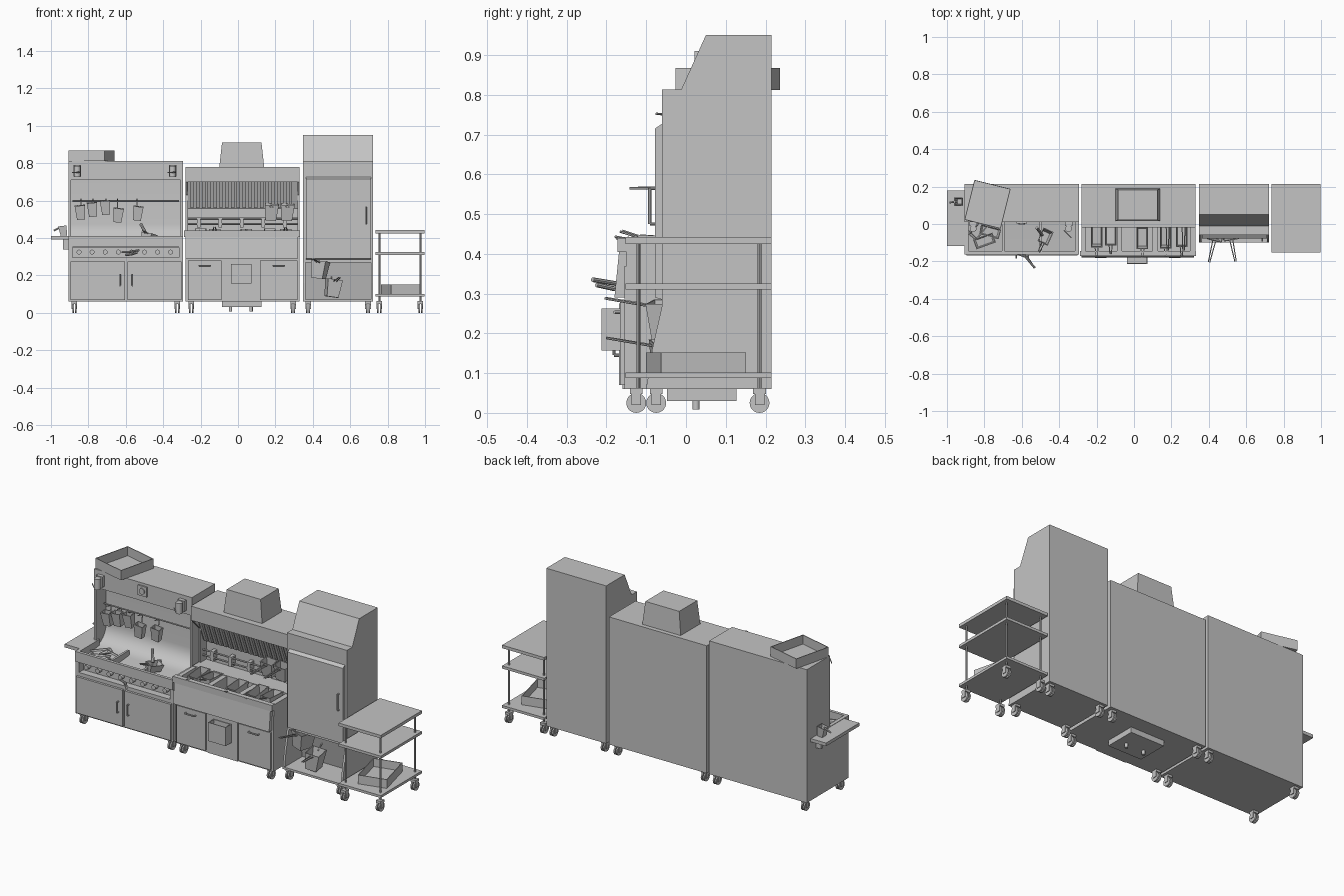
import bpy, bmesh, math
from mathutils import Vector, Matrix

cube = bpy.data.objects.get("Cube")
if cube:
    bpy.data.objects.remove(cube)

STEEL = bpy.data.materials.new("steel_grey")
STEEL.use_nodes = True
STEEL.diffuse_color = (0.55, 0.55, 0.55, 1)
STEEL.node_tree.nodes["Principled BSDF"].inputs["Base Color"].default_value = (0.55, 0.55, 0.55, 1)


def finish(name, bm, matrix=None, smooth=False):
    bmesh.ops.recalc_face_normals(bm, faces=bm.faces)
    me = bpy.data.meshes.new(name)
    for f in bm.faces:
        f.smooth = smooth
    bm.to_mesh(me)
    bm.free()
    me.materials.append(STEEL)
    ob = bpy.data.objects.new(name, me)
    bpy.context.collection.objects.link(ob)
    if matrix:
        ob.matrix_world = matrix
    if smooth:
        bpy.ops.object.select_all(action='DESELECT')
        ob.select_set(True)
        bpy.context.view_layer.objects.active = ob
        bpy.ops.object.shade_smooth_by_angle(angle=math.radians(35))
    return ob


def add_box(bm, x0, x1, y0, y1, z0, z1):
    m = Matrix.Translation(((x0 + x1) / 2, (y0 + y1) / 2, (z0 + z1) / 2))
    return bmesh.ops.create_cube(bm, size=1, matrix=m @ Matrix.Diagonal((x1 - x0, y1 - y0, z1 - z0, 1)))


def box(name, *b):
    bm = bmesh.new()
    add_box(bm, *b)
    return finish(name, bm)


def prism(name, profile, x0, x1, smooth=False):
    """Side profile of (y, z) points, extruded along x."""
    bm = bmesh.new()
    face = bm.faces.new([bm.verts.new((x0, y, z)) for y, z in profile])
    new = bmesh.ops.extrude_face_region(bm, geom=[face])["geom"]
    bmesh.ops.translate(bm, vec=(x1 - x0, 0, 0), verts=[v for v in new if isinstance(v, bmesh.types.BMVert)])
    return finish(name, bm, smooth=smooth)


def add_rod(bm, a, b, r, r2=None, seg=8):
    a, b = Vector(a), Vector(b)
    m = Matrix.Translation((a + b) / 2) @ (b - a).to_track_quat('Z', 'Y').to_matrix().to_4x4()
    bmesh.ops.create_cone(bm, cap_ends=True, segments=seg, radius1=r, radius2=r if r2 is None else r2,
                          depth=(b - a).length, matrix=m)


def rods(name, paths, r, seg=8):
    bm = bmesh.new()
    for p in paths:
        for a, b in zip(p, p[1:]):
            add_rod(bm, a, b, r, seg=seg)
    return finish(name, bm, smooth=True)


def place(x, y, z, rx=0, ry=0, rz=0):
    rot = Matrix.Rotation(math.radians(rz), 4, 'Z') @ Matrix.Rotation(math.radians(ry), 4, 'Y')
    return Matrix.Translation((x, y, z)) @ rot @ Matrix.Rotation(math.radians(rx), 4, 'X')


def tray(name, w, d, h, at, taper=1.0, handle=0):
    """Open-topped bin, optionally with a long two-wire handle towards -y."""
    bm = bmesh.new()
    bmesh.ops.create_cube(bm, size=1, matrix=Matrix.Translation((0, 0, h / 2)) @ Matrix.Diagonal((w, d, h, 1)))
    bmesh.ops.delete(bm, geom=[f for f in bm.faces if f.normal.z > 0.5], context='FACES_ONLY')
    for v in bm.verts:
        if v.co.z < h / 2:
            v.co.x *= taper
            v.co.y *= taper
    bmesh.ops.solidify(bm, geom=bm.faces[:], thickness=0.004)
    if handle:
        for s in (-0.008, 0.008):
            add_rod(bm, (s, -d / 2, h * 0.9), (s / 2, -d / 2 - handle, h * 1.1), 0.003, seg=6)
    return finish(name, bm, at)


def caster(x, y):
    bm = bmesh.new()
    for s in (-1, 1):
        add_rod(bm, (x + s * 0.003, y, 0.025), (x + s * 0.011, y, 0.025), 0.025, seg=20)
        add_box(bm, x + s * 0.013 - 0.002, x + s * 0.013 + 0.002, y - 0.012, y + 0.012, 0.02, 0.05)
    add_box(bm, x - 0.015, x + 0.015, y - 0.016, y + 0.016, 0.048, 0.062)
    finish("caster", bm, smooth=True)


def bar_handle(name, a, b):
    """Pull handle standing off the front, between two points on the panel."""
    out = Vector((0, -0.015, 0))
    a, b = Vector(a), Vector(b)
    rods(name, [[a, a + out, b + out, b]], 0.004)


# Casters under all four units
for xs, yf in (((-0.875, -0.325), -0.125), ((-0.25, 0.295), -0.125),
               ((0.375, 0.695), -0.075), ((0.755, 0.975), -0.125)):
    for x in xs:
        for y in (yf, 0.185):
            caster(x, y)

# Holding station: cabinet, control recess and basin
L, R = -0.905, -0.295
box("station_base", L, R, -0.155, 0.215, 0.06, 0.295)
box("station_recess_back", L, R, -0.115, 0.215, 0.295, 0.36)
for x in (L, R - 0.02):
    box("station_end_wall", x, x + 0.02, -0.155, 0.03, 0.295, 0.412)
box("station_front_rail", L, R, -0.162, -0.145, 0.355, 0.412)
cove = [(0.1 - 0.09 * math.cos(a), 0.0) for a in (0,)]
curve = [(0.0 + 0.1 * math.sin(t * math.pi / 12), 0.475 - 0.1 * math.cos(t * math.pi / 12)) for t in range(7)]
prism("station_basin_backsplash", [(0.2, 0.35), (-0.15, 0.35), (-0.15, 0.362)] + curve + [(0.1, 0.72), (0.2, 0.72)],
      L + 0.01, R - 0.01, smooth=True)
for x in (-0.705, -0.505):
    box("basin_divider", x, x + 0.012, -0.15, 0.02, 0.36, 0.405)
for x in (L, R - 0.012):
    box("station_side_plate", x, x + 0.012, 0.01, 0.215, 0.36, 0.72)
box("station_hood", L, R, 0.01, 0.215, 0.71, 0.812)
box("station_back", L, R, 0.19, 0.215, 0.36, 0.72)
for x0, x1, hx in ((-0.895, -0.603, -0.63), (-0.59, -0.303, -0.565)):
    box("station_door", x0, x1, -0.168, -0.155, 0.07, 0.275)
    bar_handle("station_door_handle", (hx, -0.166, 0.145), (hx, -0.166, 0.205))
for i in range(8):
    x = -0.85 + i * 0.07
    rods("control_knob", [[(x, -0.114, 0.325), (x, -0.14, 0.325)]], 0.013, 14)

# Side shelf with a cup
box("side_shelf", -1.0, L, -0.118, 0.18, 0.392, 0.41)
for y in (-0.06, 0.12):
    prism("shelf_bracket", [(y, 0.392), (y + 0.012, 0.392), (y + 0.012, 0.34), (y, 0.34)], L - 0.03, L)
tray("shelf_cup", 0.045, 0.045, 0.055, place(-0.93, 0.12, 0.41, 0, -10), 0.75)
rods("cup_handle", [[(-0.945, 0.12, 0.46), (-0.985, 0.115, 0.44)]], 0.005)

# Tools hanging on the backsplash
rods("tool_rail", [[(L + 0.02, 0.07, 0.6), (R - 0.02, 0.07, 0.6)]], 0.004)
for x, z in ((-0.84, 0.5), (-0.775, 0.515), (-0.705, 0.525), (-0.645, 0.485), (-0.54, 0.495)):
    tray("hanging_scoop", 0.055, 0.04, 0.075, place(x, 0.045, z, 6, 6 if x > -0.7 else -5), 0.75)
    rods("scoop_hook", [[(x, 0.06, z + 0.06), (x, 0.07, 0.6), (x, 0.03, 0.61)]], 0.003)
for x in (-0.86, -0.35):
    box("dispenser_body", x - 0.02, x + 0.02, -0.01, 0.01, 0.73, 0.79)
    rods("dispenser_bottle", [[(x, -0.025, 0.725), (x, -0.025, 0.785)]], 0.018, 14)
    rods("dispenser_lever", [[(x - 0.025, -0.035, 0.75), (x + 0.015, -0.075, 0.752)]], 0.003)
box("gauge_plate", -0.628, -0.572, 0.002, 0.01, 0.742, 0.798)
rods("gauge_dial", [[(-0.6, -0.004, 0.77), (-0.6, 0.004, 0.77)]], 0.017, 16)

# Tray on the hood, food and scoops in the basin
tray("hood_tray", 0.2, 0.22, 0.055, place(-0.783, 0.105, 0.812, 0, 0, -14))
for x, y, rz in ((-0.8, -0.09, 20), (-0.77, -0.04, -15), (-0.83, -0.03, 50)):
    tray("basin_liner", 0.11, 0.055, 0.012, place(x, y, 0.37, 5, 0, rz), 0.85)
tray("basin_scoop", 0.06, 0.08, 0.04, place(-0.48, -0.07, 0.385, -8, 8, -25), 0.8, 0.05)
rods("scoop_grip", [[(-0.49, -0.06, 0.42), (-0.52, -0.02, 0.475)]], 0.008)
rods("serving_tongs", [[(-0.62, -0.16, 0.325), (-0.58, -0.175, 0.325), (-0.53, -0.235, 0.335)],
                       [(-0.6, -0.155, 0.31), (-0.57, -0.18, 0.312), (-0.54, -0.225, 0.322)]], 0.006)

# Fryer: cabinet, vats and counter
L, R = -0.28, 0.33
box("fryer_base", L, R, -0.155, 0.215, 0.06, 0.37)
prism("fryer_apron", [(-0.15, 0.29), (-0.18, 0.29), (-0.168, 0.41), (-0.15, 0.41)], L, R - 0.01)
box("fryer_front_rim", L - 0.008, R + 0.002, -0.172, -0.145, 0.405, 0.44)
for x0, x1 in ((L, -0.258), (-0.092, -0.065), (0.1, 0.128), (0.3, R)):
    box("vat_divider", x0, x1, -0.15, 0.1, 0.365, 0.435)
box("vat_back_ledge", L, R, -0.005, 0.12, 0.365, 0.438)
box("fryer_back_wall", L, R, 0.1, 0.215, 0.36, 0.78)
box("fryer_hood", L, R, -0.02, 0.215, 0.7, 0.78)
for x in (L, R - 0.012):
    prism("fryer_side_plate", [(0.215, 0.36), (0.05, 0.36), (0.05, 0.63), (-0.02, 0.7), (0.215, 0.7)], x, x + 0.012)
prism("filter_bank", [(0.1, 0.555), (0.075, 0.555), (0.02, 0.7), (0.1, 0.7)], L + 0.012, R - 0.012)
for i in range(18):
    x = -0.255 + i * 0.031
    prism("filter_rib", [(0.08, 0.56), (0.062, 0.56), (0.007, 0.7), (0.025, 0.7)], x, x + 0.018)
rods("basket_rail", [[(L + 0.012, 0.07, z), (R - 0.012, 0.07, z)] for z in (0.475, 0.505)], 0.005)
for i in range(5):
    x = -0.22 + i * 0.115
    box("rail_bracket", x, x + 0.02, 0.065, 0.1, 0.455, 0.51)
bm = bmesh.new()
add_box(bm, -0.1, 0.14, 0.015, 0.19, 0.78, 0.91)
for v in bm.verts:
    if v.co.z > 0.85:
        v.co.x = 0.02 + (v.co.x - 0.02) * 0.88
        v.co.y = 0.1025 + (v.co.y - 0.1025) * 0.92
finish("exhaust_duct", bm)
for x0, x1 in ((-0.268, -0.088), (0.118, 0.318)):
    box("fryer_door", x0, x1, -0.166, -0.155, 0.07, 0.28)
    c = (x0 + x1) / 2
    bar_handle("fryer_door_handle", (c - 0.03, -0.164, 0.253), (c + 0.03, -0.164, 0.253))
box("fryer_centre_panel", -0.08, 0.11, -0.16, -0.155, 0.06, 0.28)
tray("front_bin", 0.11, 0.05, 0.105, place(0.017, -0.188, 0.157))
tray("drip_pan", 0.21, 0.175, 0.035, place(0.02, 0.04, 0.03))
rods("drain_valve", [[(x, 0.025, 0.008), (x, 0.025, 0.05)] for x in (-0.04, 0.07)], 0.009, 12)
for x, y, rx in ((-0.2, -0.06, 5), (-0.125, -0.06, -4), (0.045, -0.07, 4), (0.17, -0.065, 6), (0.255, -0.065, -3)):
    tray("vat_basket", 0.062, 0.12, 0.06, place(x, y, 0.385, rx), 0.85, 0.045)
for x in (0.175, 0.26):
    tray("hung_basket", 0.075, 0.06, 0.085, place(x, 0.03, 0.495, 8, 4), 0.75, 0.13)

# Tall freezer with open bottom bay
L, R = 0.348, 0.722
prism("freezer_body", [(0.215, 0.27), (-0.06, 0.27), (-0.06, 0.813), (-0.012, 0.813), (0.05, 0.95), (0.215, 0.95)], L, R)
for x in (L, R - 0.012):
    prism("freezer_bay_side", [(0.215, 0.06), (-0.1, 0.06), (-0.085, 0.16), (-0.06, 0.27), (0.215, 0.27)], x, x + 0.012)
box("freezer_bay_floor", L, R, -0.1, 0.215, 0.06, 0.072)
prism("freezer_bay_back", [(0.215, 0.07), (0.06, 0.07), (0.02, 0.27), (0.215, 0.27)], L + 0.01, R - 0.01)
prism("freezer_door", [(-0.06, 0.285), (-0.078, 0.29), (-0.078, 0.715), (-0.06, 0.727)], L + 0.016, R - 0.012)
bar_handle("freezer_door_handle", (0.685, -0.076, 0.475), (0.685, -0.076, 0.565))
for x, z, rz in ((0.43, 0.185, -15), (0.5, 0.085, 10)):
    tray("bay_basket", 0.08, 0.1, 0.095, place(x, -0.04, z, 0, 8, rz), 0.78, 0.115)
    rods("basket_hook", [[(x, 0.0, z + 0.08), (x, 0.04, z + 0.11)]], 0.003)

# Rolling cart
for z0, z1 in ((0.425, 0.442), (0.31, 0.325), (0.088, 0.102)):
    box("cart_shelf", 0.735, 0.998, -0.152, 0.215, z0, z1)
for x in (0.757, 0.975):
    for y in (-0.12, 0.185):
        rods("cart_post", [[(x, y, 0.055), (x, y, 0.43)]], 0.005)
tray("cart_tray", 0.16, 0.22, 0.05, place(0.87, 0.025, 0.102, 0, 0, 14))
